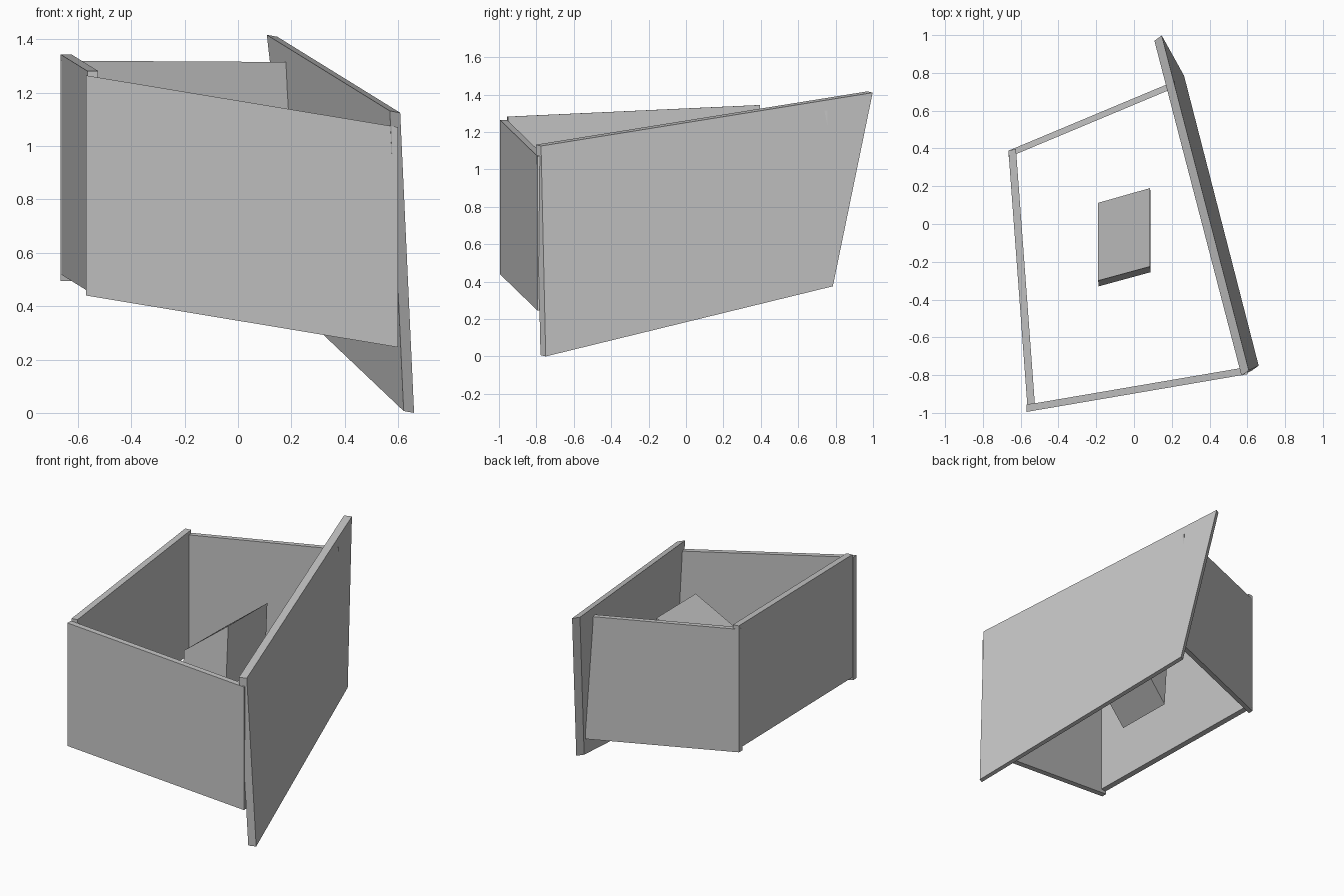
import bpy
import bmesh
from mathutils import Vector

cube = bpy.data.objects.get("Cube")
if cube:
    bpy.data.objects.remove(cube, do_unlink=True)

# One plain grey for every part
grey = bpy.data.materials.new("plain_grey")
grey.use_nodes = True
colour = (0.55, 0.55, 0.55, 1)
grey.diffuse_color = colour
grey.node_tree.nodes["Principled BSDF"].inputs["Base Color"].default_value = colour


def slab(name, corners, offset):
    """Extrude a four-cornered face along an offset into a closed slab."""
    bm = bmesh.new()
    face = bm.faces.new([bm.verts.new(c) for c in corners])
    grown = bmesh.ops.extrude_face_region(bm, geom=[face], use_keep_orig=True)
    moved = [v for v in grown["geom"] if isinstance(v, bmesh.types.BMVert)]
    bmesh.ops.translate(bm, verts=moved, vec=Vector(offset))
    bmesh.ops.recalc_face_normals(bm, faces=bm.faces)
    mesh = bpy.data.meshes.new(name)
    bm.to_mesh(mesh)
    bm.free()
    mesh.materials.append(grey)
    obj = bpy.data.objects.new(name, mesh)
    bpy.context.collection.objects.link(obj)
    return obj


def wall(name, start, end, height, offset):
    """Upright wall standing on a sloping base line."""
    up = Vector((0, 0, height))
    a, b = Vector(start), Vector(end)
    return slab(name, [a, b, b + up, a + up], offset)


# Three upright walls
wall("front_wall", (-0.57, -0.995, 0.44), (0.6, -0.795, 0.246), 0.825, (0, 0.038, 0))
wall("right_wall", (-0.565, -0.957, 0.458), (-0.665, 0.39, 0.52), 0.824, (0.04, 0.006, 0))
wall("back_wall", (-0.665, 0.388, 0.495), (0.217, 0.757, 0.49), 0.825, (0, -0.035, 0))

# Large leaning wall
slab("leaning_wall",
     [(0.66, -0.75, 0), (0.265, 0.785, 0.375), (0.147, 0.998, 1.41), (0.608, -0.775, 1.125)],
     (-0.039, -0.028, 0.007))

# Tilted block floating in the middle
slab("tilted_block",
     [(-0.19, -0.3, 0.917), (0.085, -0.225, 1.125), (0.085, 0.19, 1.121), (-0.19, 0.112, 0.911)],
     (0.003, -0.03, -0.408))
